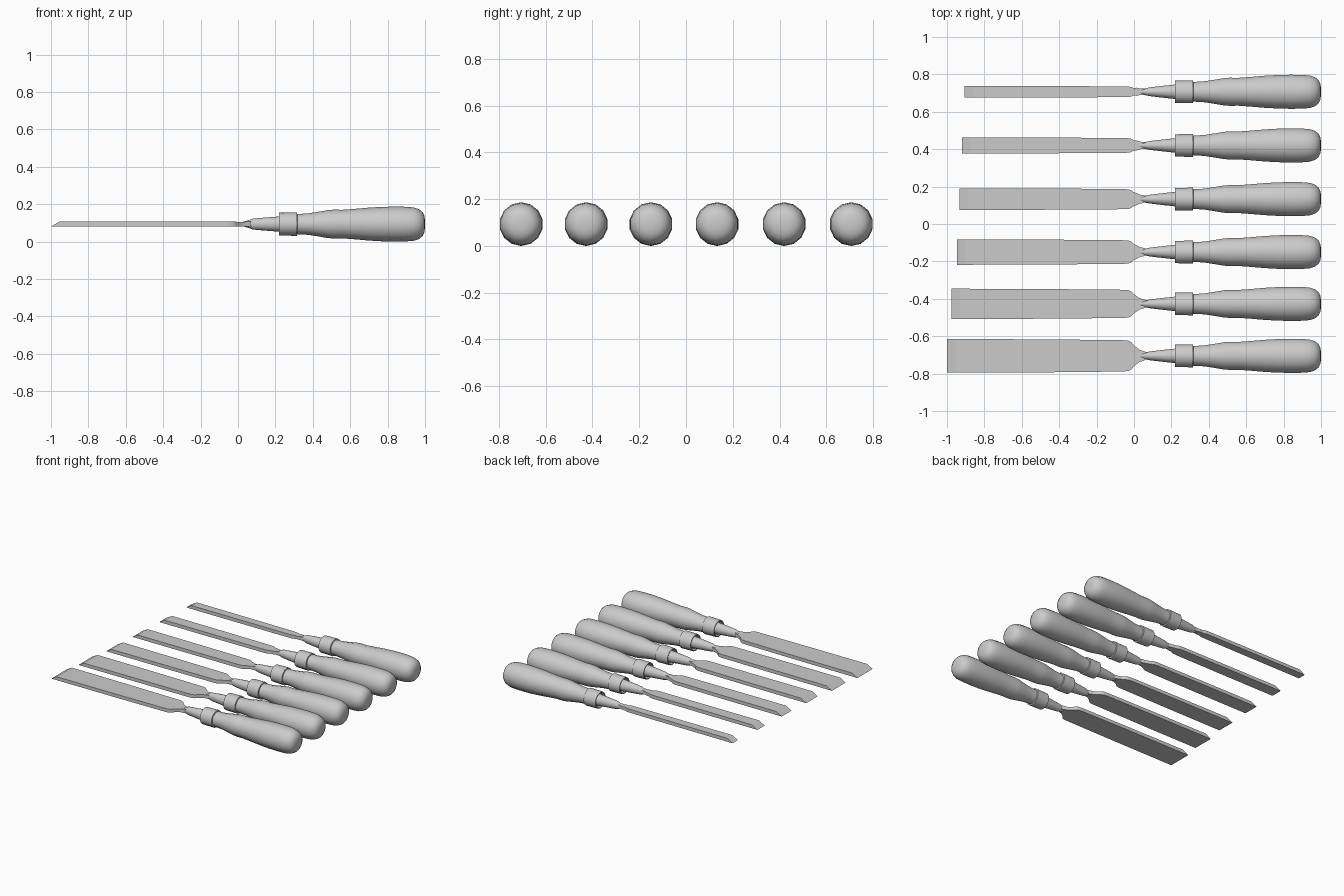
import bpy, bmesh, math

if "Cube" in bpy.data.objects:
    bpy.data.objects.remove(bpy.data.objects["Cube"])

ZC = 0.0935      # height of every chisel axis
SIDES = 14


def finish(bm, name, y, angle):
    bmesh.ops.recalc_face_normals(bm, faces=bm.faces)
    mesh = bpy.data.meshes.new(name)
    bm.to_mesh(mesh)
    bm.free()
    obj = bpy.data.objects.new(name, mesh)
    bpy.context.collection.objects.link(obj)
    obj.location = (0, y, ZC)
    bpy.ops.object.select_all(action='DESELECT')
    obj.select_set(True)
    bpy.context.view_layer.objects.active = obj
    bpy.ops.object.shade_smooth_by_angle(angle=math.radians(angle))
    return obj


def turned(name, profile, y, angle=40):
    """Revolve (x, z radius, y/z ratio) points around the x axis and cap the ends."""
    bm = bmesh.new()
    rings = []
    for x, r, k in profile:
        rings.append([bm.verts.new((x, r * k * math.sin(2 * math.pi * i / SIDES),
                                    r * math.cos(2 * math.pi * i / SIDES)))
                      for i in range(SIDES)])
    for a, b in zip(rings, rings[1:]):
        for i in range(SIDES):
            j = (i + 1) % SIDES
            bm.faces.new((a[i], a[j], b[j], b[i]))
    bm.faces.new(rings[0])
    bm.faces.new(rings[-1])
    return finish(bm, name, y, angle)


def blade(name, tip, w, y):
    """Flat bar with a ground tip, slight taper and curved shoulders."""
    half = [(tip, w, 0.013), (-0.48, w * 0.98, 0.013), (-0.06, w * 0.93, 0.013),
            (-0.03, w * 0.90, 0.013), (-0.015, w * 0.82, 0.013), (0.0, w * 0.62, 0.012),
            (0.015, 0.01 + w * 0.38, 0.012), (0.03, 0.01 + w * 0.25, 0.012),
            (0.055, 0.011 + w * 0.15, 0.014), (0.075, 0.01 + w * 0.06, 0.015)]
    bm = bmesh.new()
    rings = []
    for n, (x, h, t) in enumerate(half):
        bevel = 0.045 if n == 0 else 0
        rings.append([bm.verts.new(c) for c in
                      ((x, -h, -t), (x, h, -t), (x + bevel, h, t), (x + bevel, -h, t))])
    for a, b in zip(rings, rings[1:]):
        for i in range(4):
            j = (i + 1) % 4
            bm.faces.new((a[i], a[j], b[j], b[i]))
    bm.faces.new(rings[0])
    bm.faces.new(rings[-1])
    return finish(bm, name, y, 30)


# Profiles shared by all chisels
NECK = [(0.015, 0.010, 0.9), (0.03, 0.013, 0.9), (0.055, 0.020, 0.9), (0.08, 0.029, 0.8),
        (0.10, 0.031, 0.84), (0.16, 0.036, 0.92), (0.25, 0.043, 1)]
FERRULE = [(0.24, 0.030, 1), (0.24, 0.050, 1), (0.22, 0.054, 1), (0.218, 0.061, 1),
           (0.315, 0.063, 1), (0.318, 0.050, 1)]
HANDLE = [(0.30, 0.054, 1), (0.34, 0.055, 1), (0.38, 0.058, 1), (0.43, 0.066, 1),
          (0.48, 0.0745, 1), (0.51, 0.077, 1), (0.56, 0.0765, 1), (0.62, 0.081, 1),
          (0.70, 0.088, 1), (0.77, 0.092, 1), (0.84, 0.0935, 1), (0.90, 0.0925, 1),
          (0.94, 0.089, 1), (0.967, 0.080, 1), (0.986, 0.065, 1), (0.996, 0.045, 1),
          (1.0, 0.020, 1)]

# Six chisels, widest to narrowest: y, tip x, blade half width
CHISELS = [(-0.705, -1.0, 0.090), (-0.427, -0.975, 0.081), (-0.150, -0.946, 0.068),
           (0.133, -0.932, 0.058), (0.420, -0.92, 0.043), (0.707, -0.905, 0.031)]
for n, (y, tip, w) in enumerate(CHISELS, 1):
    blade(f"blade_{n}", tip, w, y)
    turned(f"neck_{n}", NECK, y)
    turned(f"ferrule_{n}", FERRULE, y)
    turned(f"handle_{n}", HANDLE, y, 60)
